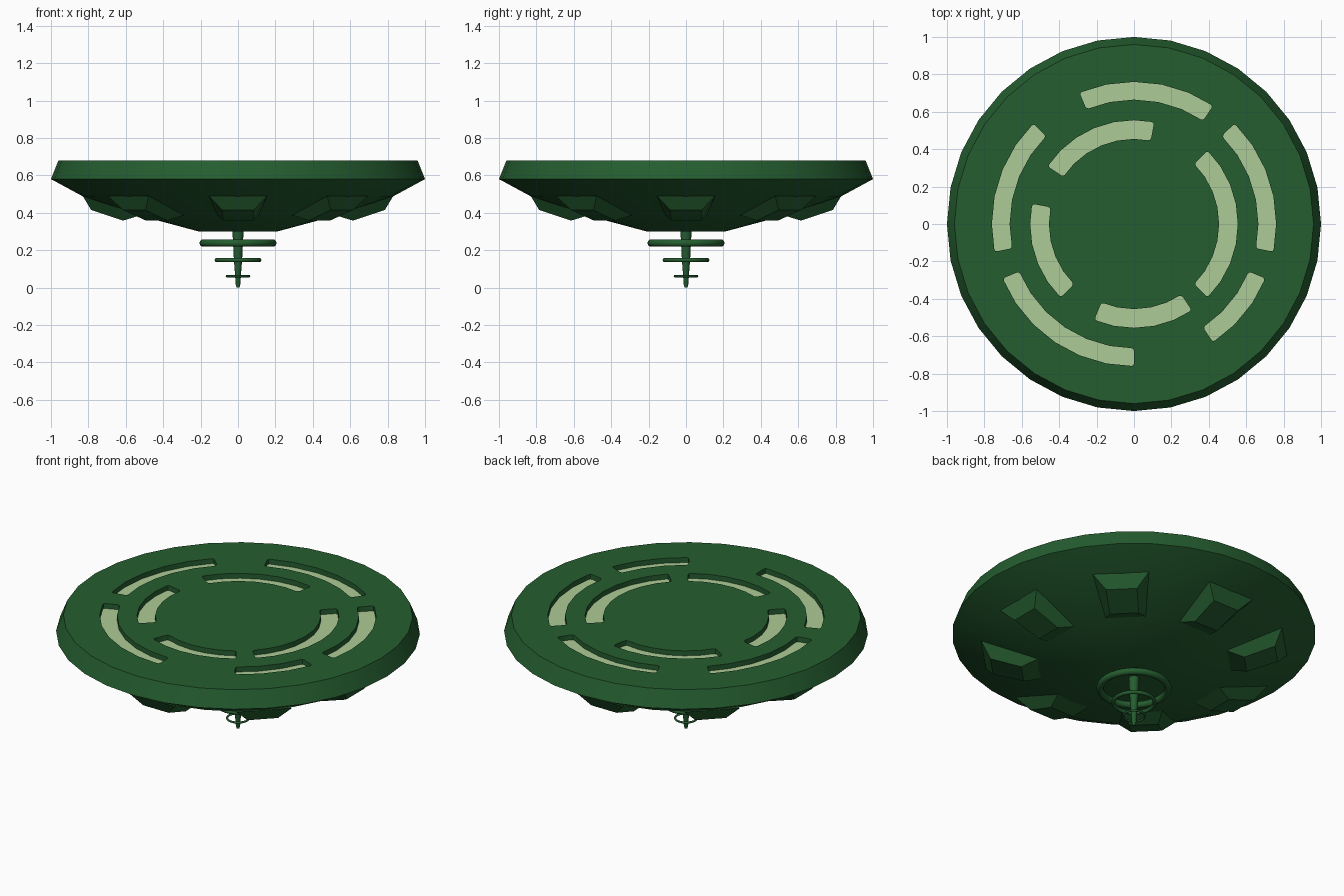
import bpy, bmesh, math
from mathutils import Matrix

if "Cube" in bpy.data.objects:
    bpy.data.objects.remove(bpy.data.objects["Cube"])

N = 32
STEP = 2 * math.pi / N


def material(name, color):
    m = bpy.data.materials.new(name)
    m.diffuse_color = (*color, 1)
    m.use_nodes = True
    m.node_tree.nodes["Principled BSDF"].inputs["Base Color"].default_value = m.diffuse_color
    return m


green = material("dark green", (0.018, 0.110, 0.029))
pale = material("pale green", (0.42, 0.60, 0.31))


def finish(bm, name, mats, smooth=True):
    bmesh.ops.recalc_face_normals(bm, faces=bm.faces)
    me = bpy.data.meshes.new(name)
    bm.to_mesh(me)
    bm.free()
    for m in mats:
        me.materials.append(m)
    ob = bpy.data.objects.new(name, me)
    bpy.context.collection.objects.link(ob)
    if smooth:
        bpy.ops.object.select_all(action='DESELECT')
        ob.select_set(True)
        bpy.context.view_layer.objects.active = ob
        bpy.ops.object.shade_smooth_by_angle(angle=math.radians(30))
    return ob


def lathe(bm, profile, n=N):
    """Revolve (radius, z) points; returns bands[j][i] of faces, ends capped."""
    rings = [[bm.verts.new((r * math.cos(2 * math.pi * i / n),
                            r * math.sin(2 * math.pi * i / n), z))
              for i in range(n)] for r, z in profile]
    bands = [[bm.faces.new((a[i], a[(i + 1) % n], b[(i + 1) % n], b[i]))
              for i in range(n)] for a, b in zip(rings, rings[1:])]
    bm.faces.new(rings[0])
    bm.faces.new(rings[-1])
    return bands


# Dish body, with concentric bands on the flat top
bm = bmesh.new()
profile = [(0.455, 0.68), (0.555, 0.68), (0.665, 0.68), (0.76, 0.68),
           (0.96, 0.68), (1.0, 0.58), (0.83, 0.488), (0.53, 0.386), (0.21, 0.30)]
bands = lathe(bm, profile)
bmesh.ops.recalc_face_normals(bm, faces=bm.faces)

# Recessed pale arc slots: (band, first step, last step) in 1/32 turns
slots = [(2, 5, 10), (2, -1, 4), (2, -5, -2), (2, 18, 24), (2, 12, 17),
         (0, 7, 13), (0, -4, 4), (0, 22, 27), (0, 15, 20)]
corners = []
for band, start, end in slots:
    faces = [bands[band][i % N] for i in range(start, end)]
    res = bmesh.ops.extrude_face_region(bm, geom=faces)
    verts = [g for g in res['geom'] if isinstance(g, bmesh.types.BMVert)]
    floor = [g for g in res['geom'] if isinstance(g, bmesh.types.BMFace)]
    bmesh.ops.delete(bm, geom=[f for f in faces if f.is_valid and f not in floor],
                     context='FACES_ONLY')
    for f in floor:
        f.material_index = 1
    for v in verts:
        v.co.z -= 0.03
    ends = [a * STEP for a in (start, end)]
    for v in verts:
        ang = math.atan2(v.co.y, v.co.x)
        if any(math.cos(ang - e) > 0.9999 for e in ends):
            corners += [e for e in v.link_edges
                        if abs(e.verts[0].co.z - e.verts[1].co.z) > 0.02]
# Slightly rounded slot corners
bmesh.ops.bevel(bm, geom=corners, offset=0.014, segments=2, profile=0.5,
                affect='EDGES')
finish(bm, "dish", [green, pale])

# Eight tapered pods under the dish
bm = bmesh.new()
base = [(0.83, 0.155, 0.49), (0.52, 0.11, 0.387)]
tip = [(0.785, 0.085, 0.415), (0.615, 0.08, 0.358)]
for k in range(8):
    rot = Matrix.Rotation(k * math.pi / 4, 3, 'Z')

    def loop(pts):
        (r0, w0, z0), (r1, w1, z1) = pts
        q = [(r0, -w0, z0), (r0, w0, z0), (r1, w1, z1), (r1, -w1, z1)]
        vs = [bm.verts.new(p) for p in q]
        for v in vs:
            v.co = rot @ v.co
        return vs

    a, b = loop(base), loop(tip)
    bm.faces.new(b)
    for i in range(4):
        j = (i + 1) % 4
        bm.faces.new((a[i], a[j], b[j], b[i]))
    bm.faces.new(a[::-1])
finish(bm, "under_pods", [green], smooth=False)

# Antenna spike
bm = bmesh.new()
lathe(bm, [(0.03, 0.305), (0.022, 0.15), (0.012, 0.015), (0.008, 0.0)], 16)
finish(bm, "antenna_spike", [green])

# Three rings around the spike, shrinking downwards
for name, outer, tube, z in (("upper_ring", 0.206, 0.02, 0.238),
                             ("middle_ring", 0.125, 0.011, 0.147),
                             ("lower_ring", 0.066, 0.006, 0.061)):
    bpy.ops.mesh.primitive_torus_add(major_radius=outer - tube, minor_radius=tube,
                                     major_segments=32, minor_segments=10,
                                     location=(0, 0, z))
    ring = bpy.context.object
    ring.name = name
    ring.data.materials.append(green)
    bpy.ops.object.shade_smooth_by_angle(angle=math.radians(60))
